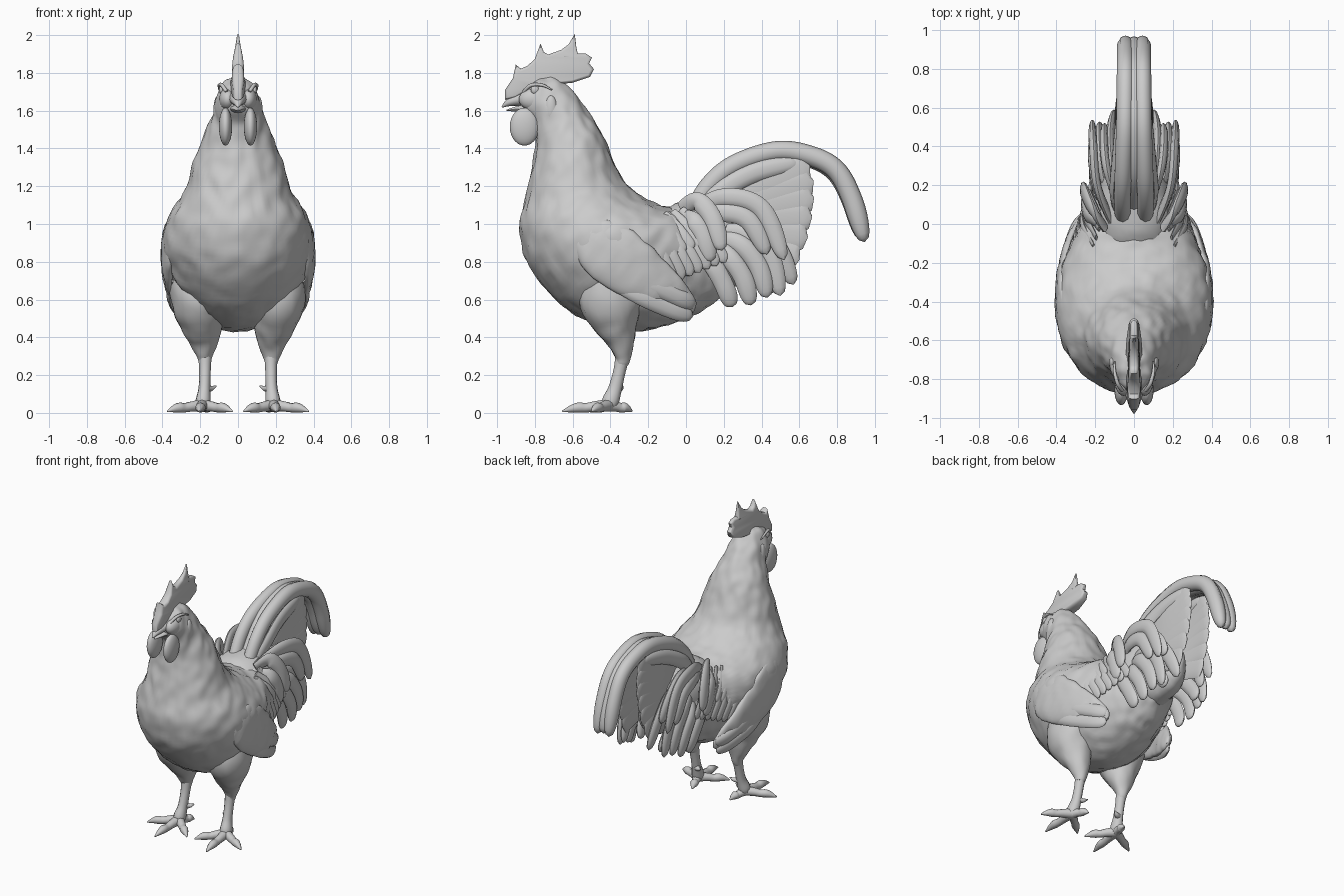
import bpy, bmesh, math
from mathutils import Vector, noise

grey = bpy.data.materials.new("plain_grey")
grey.diffuse_color = (0.6, 0.6, 0.6, 1)


def finish(name, bm, angle=50):
    bmesh.ops.recalc_face_normals(bm, faces=bm.faces)
    me = bpy.data.meshes.new(name)
    bm.to_mesh(me)
    bm.free()
    ob = bpy.data.objects.new(name, me)
    bpy.context.collection.objects.link(ob)
    me.materials.append(grey)
    bpy.ops.object.select_all(action='DESELECT')
    ob.select_set(True)
    bpy.context.view_layer.objects.active = ob
    bpy.ops.object.shade_smooth_by_angle(angle=math.radians(angle))
    return ob


def spline(rows, n):
    """Catmull-Rom through rows of numbers, n steps per span."""
    out = []
    for i in range(len(rows) - 1):
        p0, p1, p2 = rows[max(i - 1, 0)], rows[i], rows[i + 1]
        p3 = rows[min(i + 2, len(rows) - 1)]
        for k in range(n):
            t = k / n
            out.append([0.5 * (2 * b + (c - a) * t + (2 * a - 5 * b + 4 * c - d) * t * t
                               + (3 * b - a - 3 * c + d) * t ** 3)
                        for a, b, c, d in zip(p0, p1, p2, p3)])
    return out + [list(rows[-1])]


def loft(name, rings, seg=14, bump=0.0):
    """Skin elliptical rings given as (centre, u, v)."""
    bm = bmesh.new()
    loops = []
    for c, u, v in rings:
        loops.append([bm.verts.new(c + u * math.cos(2 * math.pi * k / seg)
                                   + v * math.sin(2 * math.pi * k / seg)) for k in range(seg)])
    for A, B in zip(loops, loops[1:]):
        for k in range(seg):
            bm.faces.new((A[k], A[(k + 1) % seg], B[(k + 1) % seg], B[k]))
    bm.faces.new(loops[0])
    bm.faces.new(loops[-1])
    if bump:                               # feathered surface
        bm.normal_update()
        for v in bm.verts:
            q = Vector((v.co.x * 18, v.co.y * 18, v.co.z * 11))
            v.co += v.normal * bump * noise.noise(q)
    return finish(name, bm)


def sweep(name, rows, seg=12, n=6, bump=0.0):
    """Tube along rows of (x, y, z, in-plane radius, sideways radius)."""
    pts = spline(rows, n)
    rings = []
    for i, p in enumerate(pts):
        T = (Vector(pts[min(i + 1, len(pts) - 1)][:3]) - Vector(pts[max(i - 1, 0)][:3])).normalized()
        X = Vector((1, 0, 0))
        v = (X - T * X.dot(T)).normalized()
        rings.append((Vector(p[:3]), T.cross(v) * max(p[3], .002), v * max(p[4], .002)))
    return loft(name, rings, seg, bump)


def feather(name, pts, a, b, base=0.5, tip=0.25):
    """Blade with a narrow root and a rounded tip."""
    path = spline(pts, 8)
    rows = []
    for i, p in enumerate(path):
        t = i / (len(path) - 1)
        f = base + (1 - base) * min(1, t / 0.4)
        if t > 1 - tip:
            f *= math.sqrt(max(0, 1 - ((t - 1 + tip) / tip) ** 2))
        rows.append(p + [a * f, b * f])
    return sweep(name, rows, 10, 1)


def ball(name, c, r):
    bm = bmesh.new()
    bmesh.ops.create_uvsphere(bm, u_segments=24, v_segments=14, radius=1)
    for v in bm.verts:
        v.co = Vector(c) + Vector((v.co.x * r[0], v.co.y * r[1], v.co.z * r[2]))
    return finish(name, bm)


# head, neck and body: back outline (y, z), front outline (y, z), half width
body = [(-.73, 1.785, -.79, 1.765, .02), (-.67, 1.765, -.86, 1.715, .08),
        (-.60, 1.70, -.87, 1.62, .115), (-.53, 1.61, -.81, 1.52, .14),
        (-.45, 1.49, -.80, 1.40, .19), (-.40, 1.37, -.82, 1.27, .238),
        (-.33, 1.23, -.855, 1.12, .28), (-.22, 1.14, -.88, .98, .353),
        (-.10, 1.09, -.84, .80, .398), (0, 1.075, -.71, .62, .395),
        (.06, 1.06, -.53, .49, .36), (.12, 1.05, -.27, .43, .295),
        (.17, 1.05, 0, .50, .225), (.26, 1.03, .14, .58, .165), (.36, .95, .27, .70, .07)]
rings = [(Vector((0, (r[0] + r[2]) / 2, (r[1] + r[3]) / 2)),
          Vector((0, r[0] - r[2], r[1] - r[3])) / 2, Vector((r[4], 0, 0)))
         for r in spline(body, 8)]
loft("body", rings, 72, 0.011)

# beak
sweep("upper_beak", [(0, -.80, 1.675, .05, .07), (0, -.88, 1.66, .035, .045),
                     (0, -.94, 1.642, .02, .025), (0, -.975, 1.618, .003, .004)])
sweep("lower_beak", [(0, -.80, 1.61, .03, .055), (0, -.88, 1.61, .018, .035),
                     (0, -.95, 1.602, .003, .006)])

# comb: flat rounded outline, thinner towards the spikes and both ends
outline = [(-.955, 1.66), (-.955, 1.71), (-.915, 1.77), (-.90, 1.84), (-.875, 1.82), (-.84, 1.835),
           (-.80, 1.87), (-.77, 1.95), (-.755, 1.91), (-.73, 1.895), (-.66, 1.92), (-.62, 1.95),
           (-.59, 2.0), (-.583, 1.94), (-.575, 1.90), (-.53, 1.90), (-.50, 1.88), (-.515, 1.85),
           (-.49, 1.82), (-.51, 1.78), (-.60, 1.75), (-.70, 1.74), (-.82, 1.72), (-.90, 1.67)]
cu = bpy.data.curves.new("comb_outline", 'CURVE')
cu.dimensions, cu.fill_mode = '2D', 'BOTH'
cu.extrude, cu.bevel_depth, cu.bevel_resolution, cu.offset = .008, .014, 3, -.012
sp = cu.splines.new('POLY')
sp.points.add(len(outline) - 1)
for p, (y, z) in zip(sp.points, outline):
    p.co = (y, z, 0, 1)
sp.use_cyclic_u = True
tmp = bpy.data.objects.new("comb_outline", cu)
bpy.context.collection.objects.link(tmp)
bpy.context.view_layer.update()
me = bpy.data.meshes.new_from_object(tmp.evaluated_get(bpy.context.evaluated_depsgraph_get()))
bpy.data.objects.remove(tmp)
bm = bmesh.new()
bm.from_mesh(me)
bpy.data.meshes.remove(me)
bmesh.ops.remove_doubles(bm, verts=bm.verts, dist=.0005)
for v in bm.verts:
    y, z, x = v.co
    ends = math.sqrt(max(.1, 1 - ((y + .72) / .27) ** 2))
    v.co = (x * ends * max(.4, min(2, 2 - (z - 1.78) * 8)), y, z)
finish("comb", bm)

# tail fan: tip positions
fan = [(.655, 1.31), (.675, 1.23), (.678, 1.14), (.668, 1.04), (.645, .93), (.60, .81)]

for s, side in ((1, "left"), (-1, "right")):
    def P(*pts):
        return [(s * p[0],) + tuple(p[1:]) for p in pts]

    # face
    ball("eye_" + side, (s * .088, -.80, 1.71), (.012, .022, .022))
    sweep("brow_" + side, P((.06, -.86, 1.70, .008, .01), (.085, -.82, 1.735, .01, .01),
                            (.10, -.76, 1.735, .008, .008), (.10, -.71, 1.71, .004, .004)))
    ball("cheek_" + side, (s * .055, -.80, 1.66), (.045, .085, .06))
    ball("wattle_" + side, (s * .066, -.855, 1.515), (.035, .078, .10))
    ball("earlobe_" + side, (s * .105, -.715, 1.605), (.025, .035, .075))

    # legs
    sweep("thigh_" + side, P((.21, -.38, .78, .13, .14), (.212, -.395, .60, .17, .142),
                             (.192, -.37, .47, .12, .112), (.18, -.345, .38, .074, .08),
                             (.175, -.335, .30, .044, .045), (.175, -.34, .26, .03, .03)),
          24, 6, .008)
    sweep("shank_" + side, P((.175, -.33, .33, .042, .038), (.175, -.35, .23, .033, .031),
                             (.178, -.375, .13, .036, .031), (.185, -.40, .06, .045, .04),
                             (.187, -.41, .02, .03, .03)))
    sweep("spur_" + side, P((.165, -.36, .13, .022, .022), (.14, -.345, .13, .014, .014),
                            (.115, -.335, .143, .003, .003)))
    for toe, x, y in (("middle", .205, -.655), ("outer", .375, -.50),
                      ("inner", .03, -.54), ("back", .15, -.285)):
        x0, y0 = .188, -.405
        rows = [(x0 + (x - x0) * t, y0 + (y - y0) * t, z, r, r) for t, z, r in
                ((0, .04, .034), (.3, .034, .028), (.5, .027, .025), (.65, .028, .027),
                 (.8, .022, .02), (1, .008, .004))]
        sweep(toe + "_toe_" + side, P(*rows), 10, 4)

    # wing lying nearly flush with the flank, ending in a rounded pad
    sweep("wing_" + side, P((.30, -.62, 1.0, .03, .02), (.345, -.53, .94, .11, .04),
                            (.368, -.42, .86, .16, .04), (.360, -.28, .76, .155, .04),
                            (.325, -.13, .66, .115, .037), (.28, -.03, .585, .08, .028),
                            (.262, .02, .55, .05, .02), (.255, .04, .535, .01, .008)), 32, 6, .008)
    for i in range(2):
        d = i * .06
        feather("wing_quill_%s_%d" % (side, i),
                P((.345, -.44 + d, .72 + d), (.36, -.26 + d, .625 + d),
                  (.318, -.09 + d * .8, .55 + d), (.265, .035 + d * .2, .51 + d)),
                .046, .02, .7)

    # saddle feathers lying on the flank, in two rows
    for i in range(7):
        y, z = -.20 + i * .045, .98 + i * .012
        for k in range(2):
            feather("saddle_feather_%s_%d_%d" % (side, i, k),
                    P((.25 - i * .014, y - k * .05, z + k * .04),
                      (.318 - i * .017 - k * .01, y + .06 - k * .03, z - .13 + k * .07),
                      (.296 - i * .012 + k * .01, y + .14 - k * .04, z - .29 + i * .006 + k * .12)),
                    .036, .012)

    # tail fan
    for i, (y, z) in enumerate(fan):
        feather("tail_fan_%s_%d" % (side, i),
                P((.04, .12, 1.0 - i * .03), (.08, .38, .5 * (z + 1.0) + .03 - i * .012),
                  (.07 + i * .004, y, z)), .08, .012, .5, .15)

    # great sickle feathers arching over the fan
    feather("sickle_" + side, P((.055, .02, 1.03), (.06, .12, 1.2), (.056, .26, 1.315),
                                (.048, .48, 1.385), (.045, .66, 1.36), (.044, .795, 1.285),
                                (.044, .88, 1.13), (.044, .945, .905)), .054, .047, .9, .12)
    feather("inner_sickle_" + side, P((.08, .05, 1.02), (.105, .17, 1.16), (.09, .36, 1.27),
                                      (.07, .60, 1.325)), .05, .022, .8)

    # smaller curved feathers beside the tail
    covert = [((.12, .02, 1.06), (.19, .20, 1.14), (.21, .40, 1.08), (.215, .52, .81)),
              ((.12, .02, 1.02), (.19, .18, 1.06), (.215, .33, 1.02), (.215, .43, .84)),
              ((.15, -.02, 1.08), (.205, .06, 1.12), (.245, .14, 1.03), (.265, .19, .86)),
              ((.14, -.03, 1.03), (.225, .03, 1.02), (.25, .09, .94), (.25, .13, .80)),
              ((.12, .10, .95), (.17, .30, .95), (.18, .44, .84), (.175, .50, .62)),
              ((.12, .10, .92), (.19, .27, .90), (.20, .38, .78), (.19, .43, .61)),
              ((.12, .10, .90), (.20, .21, .84), (.21, .30, .72), (.195, .345, .57)),
              ((.14, .05, .88), (.21, .13, .80), (.21, .20, .68), (.19, .245, .56)),
              ((.08, .12, 1.0), (.12, .36, 1.0), (.12, .48, .88), (.10, .57, .68)),
              ((.08, .10, 1.06), (.14, .28, 1.1), (.155, .42, 1.0), (.15, .50, .86)),
              ((.08, .12, .90), (.13, .30, .86), (.14, .42, .74), (.13, .48, .64))]
    for i, pts in enumerate(covert):
        feather("tail_covert_%s_%d" % (side, i), P(*pts), .05, .022, .8)

# middle sickle filling the arch between the pair
feather("sickle_middle", [(0, .10, 1.1), (0, .26, 1.29), (0, .48, 1.375), (0, .66, 1.35),
                          (0, .79, 1.275), (0, .875, 1.125), (0, .94, .915)], .052, .05, .8, .12)

# soft mound joining the back and belly to the tail
sweep("tail_root", [(0, -.12, .94, .12, .16), (0, .0, .95, .18, .21), (0, .15, .91, .24, .19),
                    (0, .28, .89, .22, .15), (0, .40, .90, .17, .10), (0, .48, .92, .05, .03)],
      32, 6, .008)
